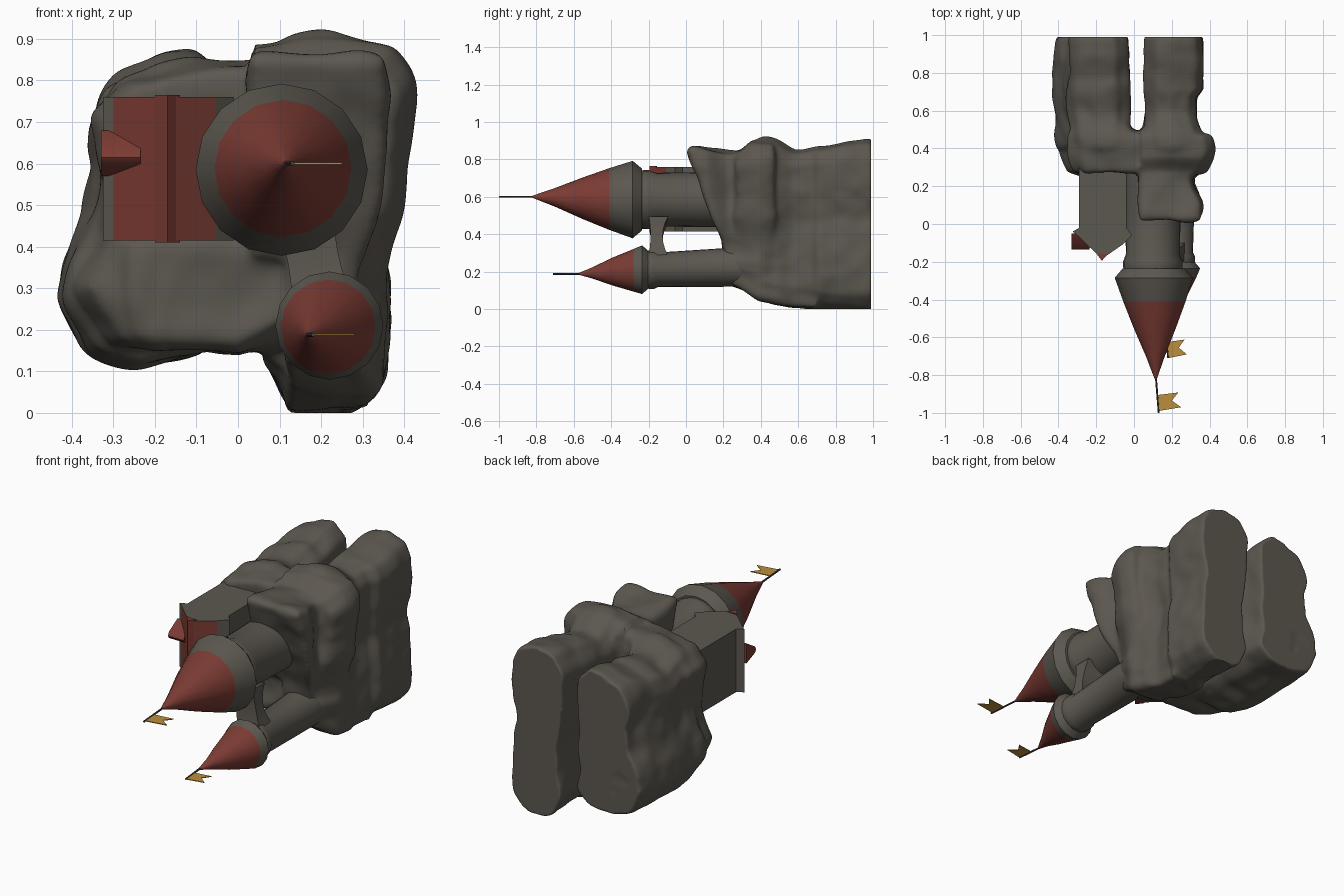
import bpy, bmesh, math
from mathutils import Vector, noise

if "Cube" in bpy.data.objects:
    bpy.data.objects.remove(bpy.data.objects["Cube"])


def material(name, rgb):
    m = bpy.data.materials.new(name)
    m.diffuse_color = (*rgb, 1)
    m.use_nodes = True
    m.node_tree.nodes["Principled BSDF"].inputs["Base Color"].default_value = m.diffuse_color
    return m


STONE = material("stone", (0.108, 0.097, 0.080))
RED = material("red_tiles", (0.20, 0.044, 0.034))
GOLD = material("gold_flag", (0.50, 0.27, 0.045))
IRON = material("dark_iron", (0.06, 0.055, 0.05))


def prism(bm, pts, axis, a, b):
    """Extrude a 2D outline along x, y or z from a to b."""
    def place(p, t):
        return {'x': (t, p[0], p[1]), 'y': (p[0], t, p[1]), 'z': (p[0], p[1], t)}[axis]
    lo = [bm.verts.new(place(p, a)) for p in pts]
    hi = [bm.verts.new(place(p, b)) for p in pts]
    bm.faces.new(lo)
    bm.faces.new(hi[::-1])
    for i in range(len(pts)):
        j = (i + 1) % len(pts)
        bm.faces.new((lo[i], lo[j], hi[j], hi[i]))


def finish(bm, name, mats, smooth=None):
    bmesh.ops.recalc_face_normals(bm, faces=bm.faces)
    me = bpy.data.meshes.new(name)
    bm.to_mesh(me)
    bm.free()
    for m in mats:
        me.materials.append(m)
    ob = bpy.data.objects.new(name, me)
    bpy.context.collection.objects.link(ob)
    if smooth:
        me.polygons.foreach_set("use_smooth", [True] * len(me.polygons))
        me.set_sharp_from_angle(angle=math.radians(smooth))
    return ob


def revolve(name, rings, mats, n=24, smooth=35):
    """Rings of (y, radius, x, z, material index) joined along y."""
    bm = bmesh.new()
    loops = []
    for y, r, x, z, _ in rings:
        loops.append([bm.verts.new((x + r * math.cos(2 * math.pi * i / n), y,
                                    z + r * math.sin(2 * math.pi * i / n))) for i in range(n)])
    for k in range(len(rings) - 1):
        for i in range(n):
            j = (i + 1) % n
            f = bm.faces.new((loops[k][i], loops[k][j], loops[k + 1][j], loops[k + 1][i]))
            f.material_index = rings[k][4]
    bm.faces.new(loops[0])
    bm.faces.new(loops[-1]).material_index = rings[-1][4]
    return finish(bm, name, mats, smooth)


def lerp_table(table, t):
    """Piecewise lookup with eased steps."""
    if t <= table[0][0]:
        return table[0][1]
    for (a, va), (b, vb) in zip(table, table[1:]):
        if t <= b:
            u = (t - a) / (b - a)
            return va + (vb - va) * u * u * (3 - 2 * u)
    return table[-1][1]


def ramp(v):
    return min(max(v, 0), 1)


# Rock: outlines extruded, fused by voxel remesh, softened and roughened
bm = bmesh.new()
body = [(-.33, .17), (-.1, .16), (.05, .14), (.15, .1), (.3, .08), (.35, .15), (.36, .35), (.4, .55),
        (.43, .8), (.38, .885), (.1, .875), (-.1, .865), (-.3, .82), (-.38, .73), (-.35, .55), (-.36, .42), (-.41, .3)]
right_leg = [(.065, .12), (.12, .03), (.21, -.02), (.3, .01), (.35, .08), (.355, .3), (.335, .48), (.36, .65),
             (.365, .8), (.32, .88), (.22, .905), (.12, .885), (.065, .8), (.06, .6), (.09, .35)]
left_leg = [(-.03, .2), (-.1, .145), (-.25, .115), (-.37, .15), (-.435, .27), (-.42, .36), (-.37, .48),
            (-.345, .6), (-.355, .72), (-.31, .82), (-.2, .87), (-.1, .88), (-.025, .8), (-.05, .5)]
terrace = [(-.31, .18), (.1, .16), (.2, .2), (.33, .25), (.33, .41), (-.33, .42)]
prism(bm, body, 'y', .27, .475)
prism(bm, right_leg, 'y', .4, 1.0)
prism(bm, left_leg, 'y', .4, 1.0)
prism(bm, terrace, 'y', .235, .4)
# raised crag behind the main tower, and a bulge under the small tower
prism(bm, [(.01, .875), (.1, .6), (.2, .37), (.35, .37), (.35, .875)], 'x', .035, .355)
prism(bm, [(.24, .0), (.7, -.02), (.7, .35), (.2, .36)], 'x', .12, .34)
# fillet at the crown of the arch
prism(bm, [(-.08, .44), (.1, .44), (.07, .53), (.03, .48), (0, .48), (-.05, .53)], 'z', .17, .86)
rock = finish(bm, "rock_base", [STONE])
m = rock.modifiers.new("fuse", 'REMESH')
m.mode = 'VOXEL'
m.voxel_size = 0.012
m = rock.modifiers.new("soften", 'SMOOTH')
m.factor = 0.5
m.iterations = 30
dg = bpy.context.evaluated_depsgraph_get()
me = bpy.data.meshes.new_from_object(rock.evaluated_get(dg))
rock.modifiers.clear()
rock.data = me
if not me.materials:
    me.materials.append(STONE)
# silhouette offsets by depth: underside lift, top dip, right and left pull-in
LIFT = [(.24, .125), (.4, .06), (.6, .025), (.9, 0)]
DIP = [(0, .01), (.27, .04), (.36, -.005), (.45, -.005), (.6, .045), (.72, .03), (.88, .005)]
DIP_L = [(.3, .04), (.45, .03), (.6, .07), (.75, .04), (.9, 0)]
RIGHT = [(.1, 0), (.24, .05), (.4, 0), (.48, .01), (.58, .035), (.66, .03), (.72, 0)]
LEFT = [(.24, .06), (.38, .03), (.5, .02), (.7, -.005), (.95, .02)]
normals = [v.normal.copy() for v in me.vertices]
for v, nrm in zip(me.vertices, normals):
    p = v.co.copy()
    d = 0.02 * noise.noise(p * 5) + 0.007 * noise.noise(p * 11 + Vector((3, 1, 7)))
    q = p + nrm * (d + 0.004)
    q.z += lerp_table(LIFT, p.y) * ramp((.3 - p.z) / .25) * ramp(p.x / .12)
    q.z -= lerp_table(DIP if p.x > .03 else DIP_L, p.y) * ramp((p.z - .6) / .25)
    q.x -= lerp_table(RIGHT, p.y) * ramp((p.x - .15) / .15)
    q.x += lerp_table(LEFT, p.y) * ramp((-p.x - .15) / .15)
    q.y = min(q.y, 0.99)
    q.z = max(q.z, 0)
    v.co = q
me.polygons.foreach_set("use_smooth", [True] * len(me.polygons))

# Towers with collars
revolve("main_tower", [(.4, .15, .1, .585, 0), (.1, .147, .1, .585, 0), (-.16, .143, .1, .585, 0),
                       (-.2, .158, .1, .585, 0), (-.225, .158, .1, .585, 0), (-.24, .155, .1, .585, 0),
                       (-.29, .155, .1, .585, 0)], [STONE])
revolve("small_tower", [(.4, .105, .22, .225, 0), (.2, .103, .22, .222, 0), (-.15, .092, .22, .21, 0),
                        (-.17, .102, .22, .21, 0), (-.2, .102, .22, .21, 0), (-.24, .095, .22, .21, 0)], [STONE])

# Cone roofs: grey hem, red upper part
revolve("main_spire", [(-.235, .165, .105, .585, 0), (-.285, .207, .105, .585, 0), (-.41, .165, .108, .588, 1),
                       (-.55, .112, .11, .592, 1), (-.7, .05, .113, .597, 1), (-.82, .006, .115, .6, 1)],
        [STONE, RED], 16)
revolve("small_spire", [(-.2, .1, .22, .21, 0), (-.235, .13, .22, .21, 0), (-.28, .114, .217, .207, 1),
                        (-.4, .072, .2, .2, 1), (-.5, .03, .182, .193, 1), (-.57, .006, .168, .188, 1)],
        [STONE, RED], 16)

# Poles and swallow-tail flags
for name, x, z, y0, y1, fy in (("main", .115, .6, -.8, -1.0, -.9), ("small", .165, .188, -.55, -.71, -.62)):
    revolve(name + "_flagpole", [(y0, .005, x, z, 0), (y1, .005, x + .016, z, 0)], [IRON], 8)
    bm = bmesh.new()
    s = 1 if name == "main" else .85
    prism(bm, [(x + .012, fy - .005), (x + .12 * s, fy + .008), (x + .085 * s, fy - .035),
               (x + .135 * s, fy - .07), (x + .016, fy - .09)], 'z', z - .002, z + .002)
    finish(bm, name + "_flag", [GOLD])

# Gabled house, ridge along z; roof slopes red inside a grey eave
bm = bmesh.new()
prism(bm, [(-.29, .32), (-.29, -.02), (-.325, -.04), (-.3, -.06), (-.17, -.185), (-.055, -.105),
           (-.01, -.06), (-.04, -.02), (-.04, .32)], 'z', .415, .76)
bmesh.ops.recalc_face_normals(bm, faces=bm.faces)
for f in bm.faces:
    c = f.calc_center_median()
    f.material_index = int(f.normal.y < -.4 and c.y < -.1 and abs(f.normal.z) < .5)
finish(bm, "house", [STONE, RED])

# Ridge cap and side dormer
bm = bmesh.new()
prism(bm, [(-.2, -.155), (-.17, -.195), (-.14, -.16)], 'z', .41, .765)
finish(bm, "roof_ridge", [RED], 60)
bm = bmesh.new()
prism(bm, [(-.135, .615), (-.125, .6), (-.05, .57), (-.05, .68), (-.125, .635)], 'x', -.33, -.235)
finish(bm, "dormer_roof", [RED], 60)

# Bridge joining the two towers, flared where it meets them
bm = bmesh.new()
for t in range(7):
    u = t / 6
    flare = .03 * (2 * u - 1) ** 2
    cx, cz = .16 + .04 * (1 - u), .27 + .21 * u
    ring = [bm.verts.new((cx + sx * (.06 + flare * .3), y, cz + sx * .015))
            for sx, y in ((-1, -.19 - flare * .3), (1, -.19 - flare * .3), (1, -.125 + flare), (-1, -.125 + flare))]
    if t:
        for i in range(4):
            bm.faces.new((prev[i], prev[(i + 1) % 4], ring[(i + 1) % 4], ring[i]))
    else:
        bm.faces.new(ring)
    prev = ring
bm.faces.new(prev)
finish(bm, "tower_bridge", [STONE], 40)
